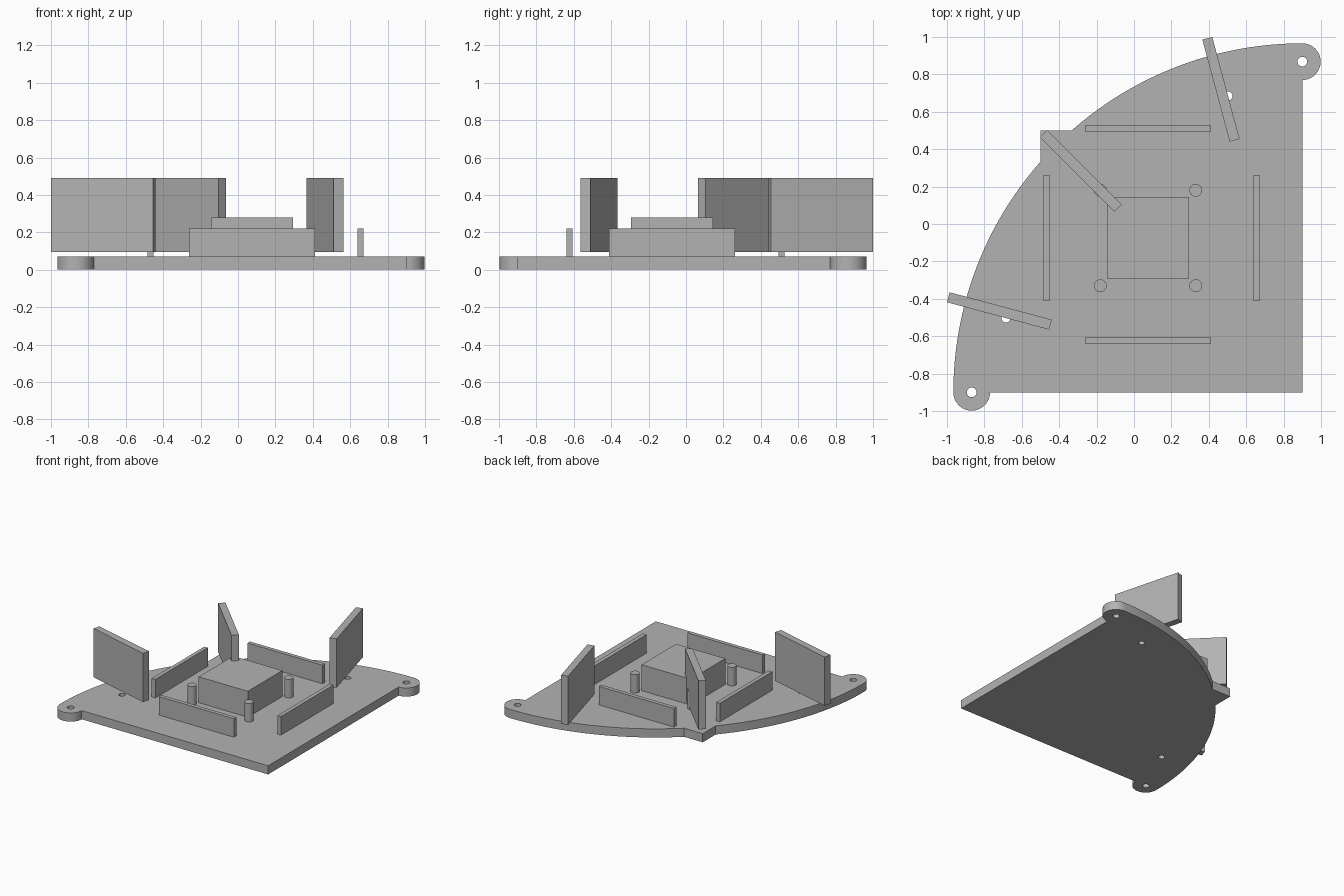
import bpy, bmesh
from math import radians, degrees, cos, sin, acos

cube = bpy.data.objects.get("Cube")
if cube:
    bpy.data.objects.remove(cube, do_unlink=True)

grey = bpy.data.materials.new("plain grey")
grey.use_nodes = True
grey.diffuse_color = (0.45, 0.45, 0.45, 1)
grey.node_tree.nodes["Principled BSDF"].inputs["Base Color"].default_value = grey.diffuse_color

PLATE_TOP = 0.07
WALL_TOP = 0.22


def prism(name, outline, z0, z1):
    """Extrude a closed outline from z0 up to z1."""
    bm = bmesh.new()
    base = bm.faces.new([bm.verts.new((x, y, z0)) for x, y in outline])
    top = bmesh.ops.extrude_face_region(bm, geom=[base])["geom"]
    bmesh.ops.translate(bm, vec=(0, 0, z1 - z0),
                        verts=[v for v in top if isinstance(v, bmesh.types.BMVert)])
    bmesh.ops.recalc_face_normals(bm, faces=bm.faces)
    mesh = bpy.data.meshes.new(name)
    bm.to_mesh(mesh)
    bm.free()
    mesh.materials.append(grey)
    obj = bpy.data.objects.new(name, mesh)
    bpy.context.collection.objects.link(obj)
    return obj


def arc(cx, cy, r, start, end, steps):
    angles = [radians(start + (end - start) * i / steps) for i in range(steps + 1)]
    return [(cx + r * cos(a), cy + r * sin(a)) for a in angles]


def slab(name, cx, cy, length, width, z0, z1, turn=0):
    c, s = cos(radians(turn)), sin(radians(turn))
    corners = [(-length, -width), (length, -width), (length, width), (-length, width)]
    return prism(name, [(cx + (x * c - y * s) / 2, cy + (x * s + y * c) / 2)
                        for x, y in corners], z0, z1)


def cylinder(name, x, y, r, z0, z1):
    return prism(name, arc(x, y, r, 0, 345, 23), z0, z1)


# Base plate: quarter disc with two round ears and a square notch corner
EDGE, EAR, EAR_R = 0.9, 0.868, 0.098
R = EDGE + EAR + EAR_R
NOTCH = 0.5
split = degrees(acos((EDGE + NOTCH) / R))
outline = [(EDGE, -EDGE)]
outline += arc(EDGE, EAR, EAR_R, -90, 90, 24)
outline += arc(EDGE, -EDGE, R, 90, 90 + split, 24)[1:]
outline += [(-NOTCH, NOTCH)]
outline += arc(EDGE, -EDGE, R, 180 - split, 180, 24)
outline += arc(-EAR, -EDGE, EAR_R, 180, 360, 24)[1:]
plate = prism("base_plate", outline, 0, PLATE_TOP)

# Screw holes through the plate
cutters = []
for x, y, r in [(EDGE, EAR, 0.026), (-EAR, -EDGE, 0.026),
                (0.503, 0.685, 0.024), (-0.685, -0.503, 0.024)]:
    cutter = cylinder("hole_cutter", x, y, r, -0.1, 0.2)
    cutter.hide_render = True
    cutters.append(cutter)
    cut = plate.modifiers.new("hole", "BOOLEAN")
    cut.operation = "DIFFERENCE"
    cut.solver = "EXACT"
    cut.object = cutter
bpy.context.view_layer.update()
drilled = bpy.data.meshes.new_from_object(
    plate.evaluated_get(bpy.context.evaluated_depsgraph_get()))
plate.modifiers.clear()
plate.data = drilled
for cutter in cutters:
    bpy.data.objects.remove(cutter, do_unlink=True)

# Low walls around the centre
WALL, THICK = 0.672, 0.032
for side, y in (("front", -0.622), ("back", 0.511)):
    slab(side + "_wall", 0.075, y, WALL, THICK, PLATE_TOP, WALL_TOP)
for side, x in (("right", -0.469), ("left", 0.656)):
    slab(side + "_wall", x, -0.075, THICK, WALL, PLATE_TOP, WALL_TOP)

# Centre block and the four posts at its corners
slab("centre_block", 0.075, -0.075, 0.44, 0.44, PLATE_TOP, 0.28)
posts = [plate]
for x in (-0.18, 0.33):
    for y in (-0.33, 0.18):
        posts.append(cylinder("post", x, y, 0.034, PLATE_TOP, WALL_TOP))

# Tall angled panels held just above the plate
for name, x, y, turn in (("right_panel", -0.72, -0.465, -15),
                         ("corner_panel", -0.284, 0.284, -45),
                         ("back_panel", 0.465, 0.72, -75)):
    slab(name, x, y, 0.565, 0.055, 0.095, 0.49, turn)

# Smooth the round sides, keep the edges sharp
bpy.ops.object.select_all(action="DESELECT")
for obj in posts:
    obj.select_set(True)
bpy.context.view_layer.objects.active = plate
bpy.ops.object.shade_smooth_by_angle(angle=radians(30))
